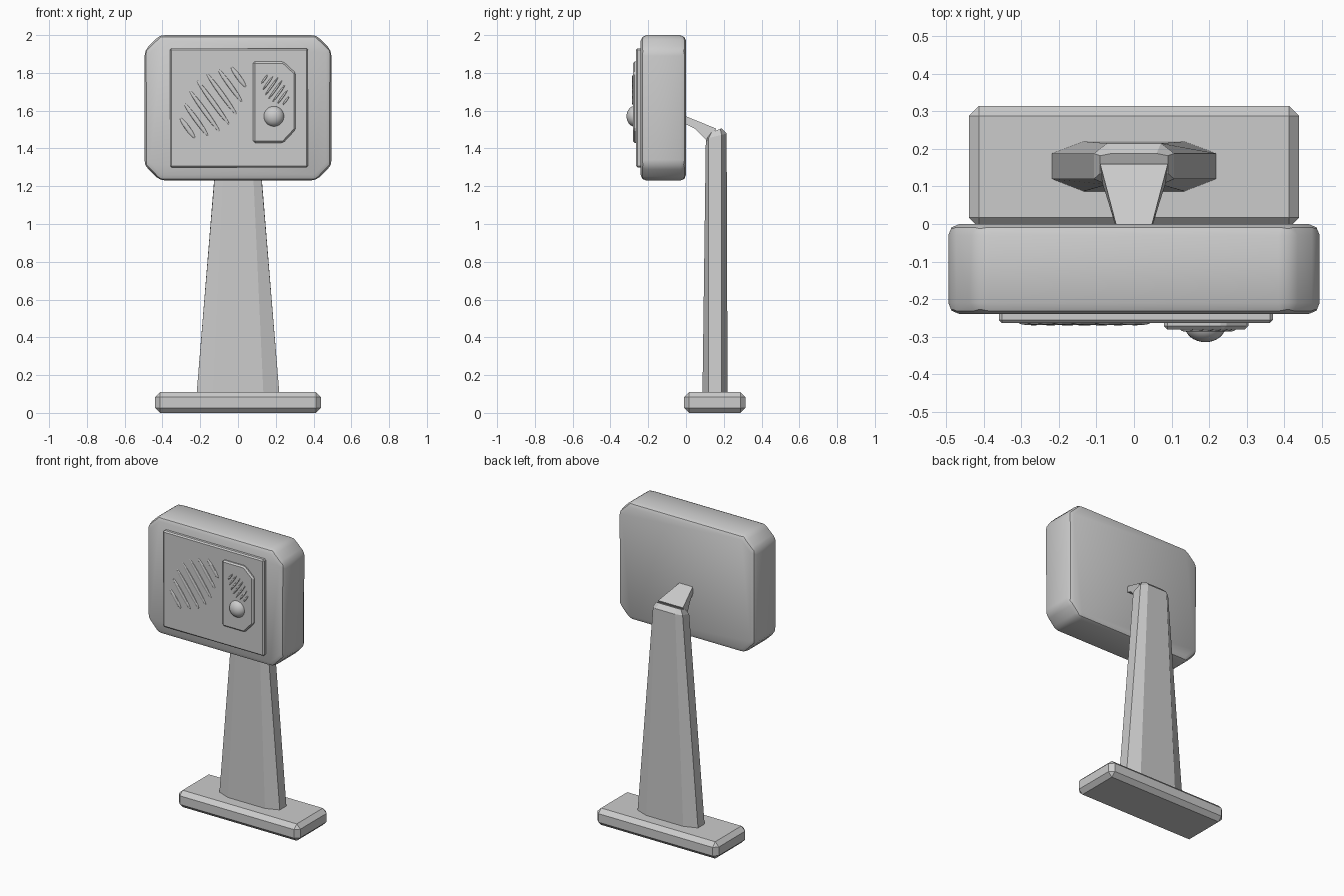
import bpy, bmesh, math
from mathutils import Matrix, Vector

if "Cube" in bpy.data.objects:
    bpy.data.objects.remove(bpy.data.objects["Cube"])


def finish(name, bm, bevel=0, segments=1, smooth=False):
    bmesh.ops.recalc_face_normals(bm, faces=bm.faces[:])
    if bevel:
        bmesh.ops.bevel(bm, geom=bm.edges[:], offset=bevel, segments=segments,
                        profile=0.5, affect='EDGES', clamp_overlap=True)
    mesh = bpy.data.meshes.new(name)
    bm.to_mesh(mesh)
    bm.free()
    ob = bpy.data.objects.new(name, mesh)
    bpy.context.collection.objects.link(ob)
    if smooth:
        bpy.ops.object.select_all(action='DESELECT')
        ob.select_set(True)
        bpy.context.view_layer.objects.active = ob
        bpy.ops.object.shade_smooth_by_angle(angle=math.radians(35))
    return ob


def loft(name, rings, **kw):
    """Join equal-length rings of points and cap both ends."""
    bm = bmesh.new()
    rows = [[bm.verts.new(p) for p in ring] for ring in rings]
    n = len(rows[0])
    for a, b in zip(rows, rows[1:]):
        for i in range(n):
            j = (i + 1) % n
            bm.faces.new((a[i], a[j], b[j], b[i]))
    bm.faces.new(rows[0])
    bm.faces.new(rows[-1])
    return finish(name, bm, **kw)


def plate(name, outline, y0, y1, **kw):
    """Extrude an x-z outline along y."""
    return loft(name, [[(x, y, z) for x, z in outline] for y in (y0, y1)], **kw)


def chamfered(x0, x1, z0, z1, c):
    return [(x0 + c, z0), (x1 - c, z0), (x1, z0 + c), (x1, z1 - c),
            (x1 - c, z1), (x0 + c, z1), (x0, z1 - c), (x0, z0 + c)]


# base slab
plate("base", [(-0.44, 0), (0.44, 0), (0.44, 0.11), (-0.44, 0.11)],
      -0.01, 0.315, bevel=0.027)


# tapered eight-sided column with a chamfered, sloping top
def column_ring(w, flat, y0, y1, ya, yb, z, slope=0):
    pts = [(-flat, y0), (flat, y0), (w, ya), (w, yb),
           (flat, y1), (-flat, y1), (-w, yb), (-w, ya)]
    return [(x, y, z + slope * (y - 0.165)) for x, y in pts]


loft("column", [
    column_ring(0.22, 0.135, 0.087, 0.22, 0.12, 0.188, 0.09),
    column_ring(0.107, 0.072, 0.105, 0.215, 0.12, 0.188, 1.466, 0.25),
    column_ring(0.09, 0.06, 0.13, 0.188, 0.135, 0.182, 1.497, 0.4)])

# neck that flares from the housing back down to the column
neck = [(-0.02, 1.578, 0.045), (0.0, 1.57, 0.048), (0.16, 1.505, 0.09),
        (0.12, 1.43, 0.088), (0.05, 1.503, 0.066), (-0.02, 1.538, 0.045)]
loft("neck", [[(s * w, y, z) for y, z, w in neck] for s in (-1, 1)])

# screen housing
plate("housing", chamfered(-0.495, 0.495, 1.23, 2.0, 0.08), -0.24, 0.0,
      bevel=0.03, segments=2, smooth=True)

# front panel and control panel with its cut right-hand corners
plate("front_panel", [(-0.36, 1.30), (0.37, 1.30), (0.37, 1.93), (-0.36, 1.93)],
      -0.264, -0.23, bevel=0.008)
plate("control_panel", [(0.08, 1.43), (0.24, 1.43), (0.305, 1.50),
                        (0.305, 1.80), (0.24, 1.86), (0.08, 1.86)],
      -0.281, -0.25, bevel=0.009)

# domed button
bm = bmesh.new()
bmesh.ops.create_uvsphere(bm, u_segments=32, v_segments=16, radius=1,
                          matrix=Matrix.Translation((0.19, -0.27, 1.57))
                          @ Matrix.Diagonal((0.055, 0.045, 0.055, 1)))
finish("button", bm, smooth=True)


# grilles: slim raised ellipses laid along a diagonal
def grille(name, cx, cz, y, size, flip):
    lengths = (0.065, 0.105, 0.135, 0.145, 0.135, 0.105, 0.065)
    bm = bmesh.new()
    for i, length in enumerate(lengths):
        d = (i - 3) * 0.045 * size
        rot = Matrix.Rotation(flip * math.radians(36), 4, 'Y')
        mat = (Matrix.Translation((cx + flip * -d, y, cz + d)) @ rot
               @ Matrix.Diagonal((0.013 * size, 0.006, length * size, 1)))
        bmesh.ops.create_uvsphere(bm, u_segments=12, v_segments=12,
                                  radius=1, matrix=mat)
    finish(name, bm, smooth=True)


grille("speaker_grille", -0.132, 1.643, -0.264, 1.0, -1)
grille("small_grille", 0.197, 1.71, -0.281, 0.42, 1)
